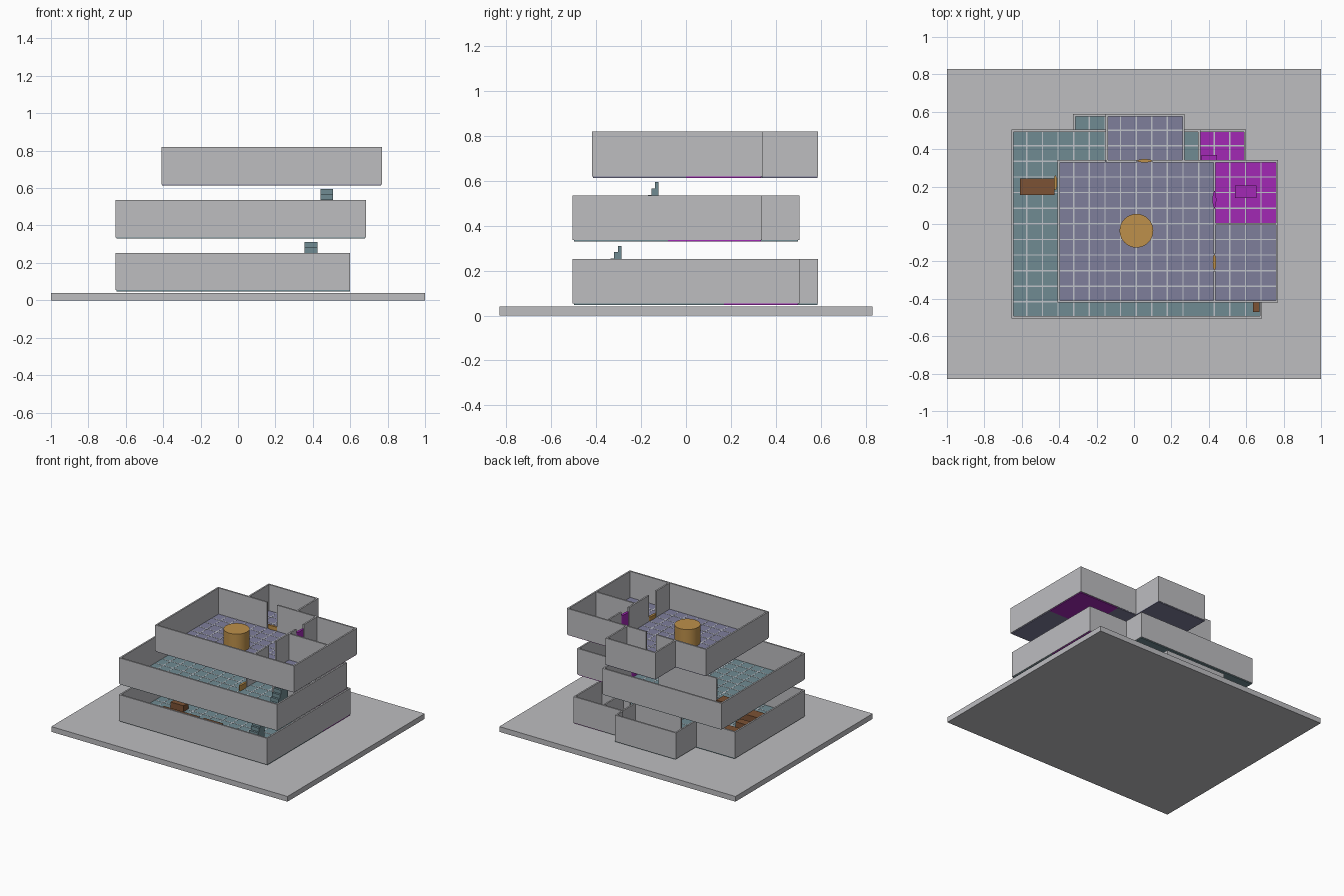
import bpy, bmesh, math
from mathutils import Matrix

cube = bpy.data.objects.get("Cube")
if cube:
    bpy.data.objects.remove(cube, do_unlink=True)


def material(name, r, g, b):
    m = bpy.data.materials.new(name)
    m.use_nodes = True
    m.diffuse_color = (r, g, b, 1)
    m.node_tree.nodes["Principled BSDF"].inputs["Base Color"].default_value = (r, g, b, 1)
    return m


GREY = material("wall grey", .51, .51, .53)
GROUT = material("grout grey", .52, .54, .58)
TEAL = material("teal", .16, .26, .29)
LILAC = material("lilac", .21, .21, .33)
MAGENTA = material("magenta", .36, .022, .46)
BROWN = material("brown", .2, .085, .035)
ORANGE = material("orange", .51, .28, .07)


def build(name, mat, bm):
    mesh = bpy.data.meshes.new(name)
    bm.to_mesh(mesh)
    bm.free()
    mesh.materials.append(mat)
    ob = bpy.data.objects.new(name, mesh)
    bpy.context.scene.collection.objects.link(ob)
    return ob


def add_box(bm, x0, y0, x1, y1, z0, z1):
    m = Matrix.Translation(((x0 + x1) / 2, (y0 + y1) / 2, (z0 + z1) / 2))
    m = m @ Matrix.Diagonal((x1 - x0, y1 - y0, z1 - z0, 1))
    bmesh.ops.create_cube(bm, size=1, matrix=m)


def boxes(name, mat, rects, z0, z1):
    bm = bmesh.new()
    for r in rects:
        add_box(bm, *r, z0, z1)
    return build(name, mat, bm)


def drum(name, mat, x, y, z0, z1, rx, ry):
    bm = bmesh.new()
    m = Matrix.Translation((x, y, (z0 + z1) / 2)) @ Matrix.Diagonal((rx, ry, z1 - z0, 1))
    bmesh.ops.create_cone(bm, cap_ends=True, segments=32, radius1=1, radius2=1, depth=1, matrix=m)
    for f in bm.faces:
        f.smooth = len(f.verts) == 4
    for e in bm.edges:
        e.smooth = all(f.smooth for f in e.link_faces)
    return build(name, mat, bm)


PLATE, T, PITCH = .006, .012, .0835


def grout(name, rects, z):
    # Thin tile joints on a shared pitch, clipped to each floor area
    bm = bmesh.new()
    w = .0035
    for x0, y0, x1, y1 in rects:
        for k in range(-9, 10):
            x, y = .0115 + k * PITCH, .001 + k * PITCH
            if x0 + .02 < x < x1 - .02:
                add_box(bm, x - w, y0, x + w, y1, z, z + .001)
            if y0 + .02 < y < y1 - .02:
                add_box(bm, x0, y - w, x1, y + w, z, z + .0012)
    build(name, GROUT, bm)


def walls(name, outline, inner, z0, z1):
    # Counter-clockwise outline; walls lie on the inside of each edge
    bm = bmesh.new()
    for (ax, ay), (bx, by) in zip(outline, outline[1:] + outline[:1]):
        length = math.hypot(bx - ax, by - ay)
        nx, ny = -(by - ay) / length * T, (bx - ax) / length * T
        xs, ys = (ax, bx, ax + nx, bx + nx), (ay, by, ay + ny, by + ny)
        add_box(bm, min(xs), min(ys), max(xs), max(ys), z0, z1)
    for x0, y0, x1, y1 in inner:
        h = T / 2
        if x0 == x1:
            add_box(bm, x0 - h, y0, x1 + h, y1, z0, z1)
        else:
            add_box(bm, x0, y0 - h, x1, y1 + h, z0, z1)
    build(name, GREY, bm)


def storey(name, z, top, mat, plain, wet, outline, inner):
    boxes(name + "_floor", mat, plain, z, z + PLATE)
    boxes(name + "_wet_room_floor", MAGENTA, [wet], z, z + PLATE)
    grout(name + "_tile_joints", plain + [wet], z + PLATE)
    walls(name + "_walls", outline, inner, z + PLATE, top)


# Ground slab
boxes("ground_slab", GREY, [(-1, -.83, 1, .83)], 0, .04)

# Three storeys
storey("lower", .048, .253, TEAL,
       [(-.65, -.5, .35, .34), (.35, -.5, .6, .17), (-.32, .34, .19, .585), (.19, .34, .35, .5)],
       (.35, .17, .6, .5),
       [(-.655, -.505), (.6, -.505), (.6, .505), (.19, .505), (.19, .588),
        (-.325, .588), (-.325, .34), (-.655, .34)],
       [(.35, .26, .35, .5), (.35, .17, .6, .17), (.19, .34, .19, .5), (-.2, .34, .19, .34)])
storey("middle", .331, .535, TEAL,
       [(-.65, -.5, .35, .5), (.35, -.5, .68, -.08)],
       (.35, -.08, .68, .335),
       [(-.655, -.505), (.685, -.505), (.685, .338), (.355, .338), (.355, .505), (-.655, .505)],
       [(.35, -.08, .35, .08), (.35, .17, .35, .34), (.35, -.08, .68, -.08),
        (-.39, .18, .1, .18), (.1, -.04, .1, .18)])
storey("upper", .614, .82, LILAC,
       [(-.405, -.415, .43, .34), (.43, -.415, .765, 0), (-.15, .34, .27, .585)],
       (.43, 0, .765, .335),
       [(-.408, -.42), (.77, -.42), (.77, .342), (.27, .342), (.27, .588),
        (-.152, .588), (-.152, .342), (-.408, .342)],
       [(.43, -.41, .43, -.25), (.43, -.16, .43, .085), (.43, .175, .43, .335),
        (.43, 0, .765, 0), (-.15, .336, .015, .336), (.1, .336, .27, .336)])


# Stairs rising towards the back
def stairs(name, x0, x1, y_end, z0, z1, count=9):
    bm = bmesh.new()
    run, rise = .016, (z1 - z0) / count
    for i in range(count):
        y = y_end - (count - i) * run
        add_box(bm, x0, y, x1, y + run, z0, z0 + (i + 1) * rise)
    build(name, TEAL, bm)


stairs("lower_stairs", .355, .425, -.288, .054, .311)
stairs("middle_stairs", .44, .507, -.122, .337, .595)

# Furniture
boxes("lower_tables", BROWN,
      [(-.48, -.3, -.18, -.21), (-.14, -.28, .02, -.21), (-.48, -.13, -.37, -.07),
       (-.47, 0, -.36, .06), (-.11, .25, -.04, .31)], .054, .1)
boxes("lower_wash_unit", MAGENTA, [(.36, .27, .445, .37)], .054, .1)
boxes("middle_bench", BROWN, [(-.61, .155, -.425, .243)], .337, .4)
boxes("middle_corner_cabinet", BROWN, [(.636, -.47, .67, -.42)], .337, .4)
boxes("upper_wash_unit", MAGENTA, [(.54, .14, .655, .207)], .62, .67)
drum("upper_round_table", ORANGE, .013, -.036, .62, .757, .09, .09)

# Door markers in the wall openings
drum("upper_wet_room_door", MAGENTA, .43, .13, .62, .79, .01, .045)
drum("upper_side_door", ORANGE, .43, -.205, .62, .65, .009, .043)
drum("upper_back_door", ORANGE, .057, .338, .62, .65, .04, .009)
drum("middle_wet_room_door", MAGENTA, .35, .125, .337, .5, .01, .045)
drum("middle_hall_door", ORANGE, .1, -.085, .337, .38, .009, .043)
drum("middle_side_door", ORANGE, -.42, .22, .337, .37, .009, .04)
